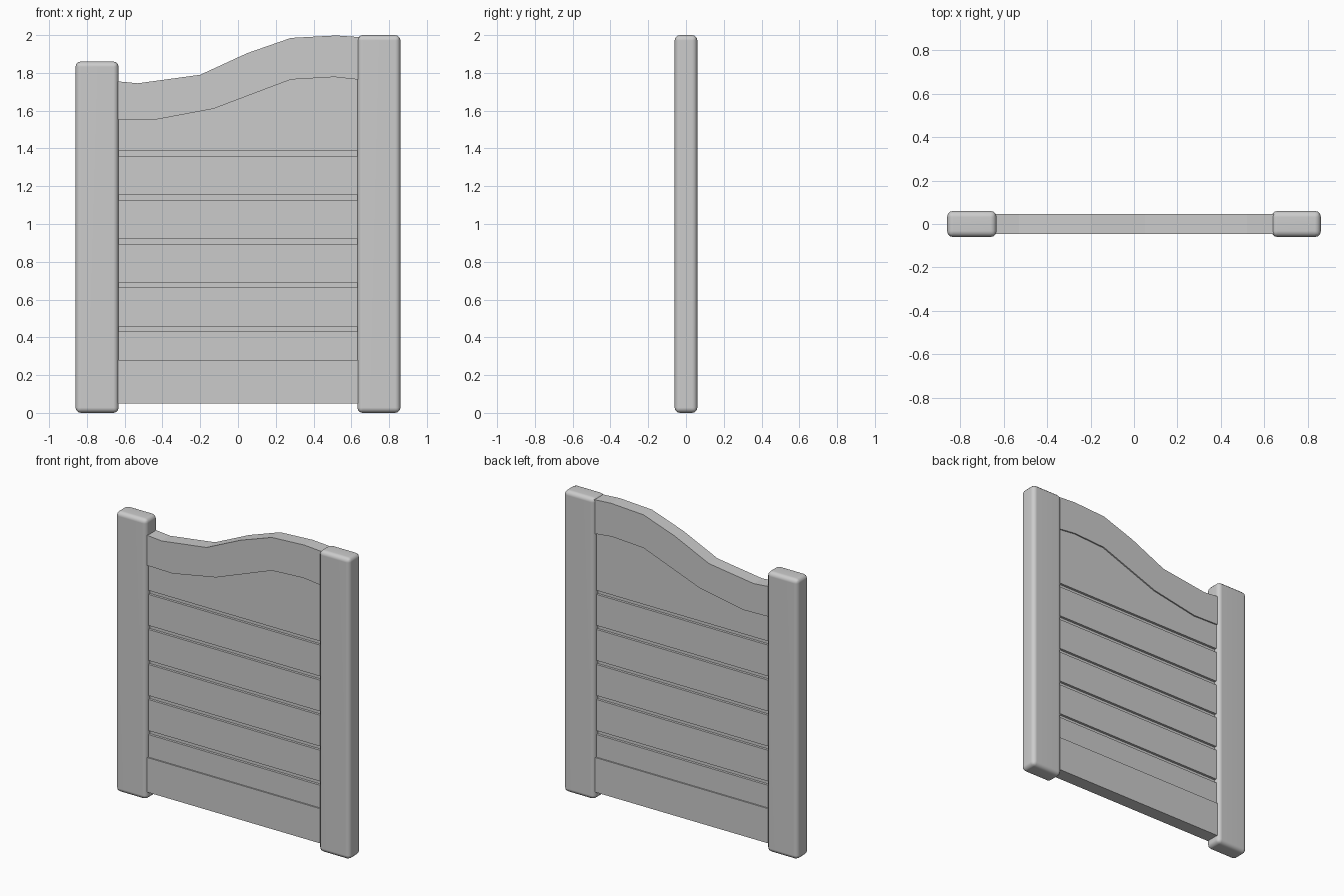
import bpy
import bmesh

if "Cube" in bpy.data.objects:
    bpy.data.objects.remove(bpy.data.objects["Cube"])


def prism(name, outline, half_depth, bevel=0.0, segments=1):
    """Extrude an x-z outline symmetrically along y."""
    bm = bmesh.new()
    face = bm.faces.new([bm.verts.new((x, -half_depth, z)) for x, z in outline])
    ext = bmesh.ops.extrude_face_region(bm, geom=[face])
    moved = [v for v in ext["geom"] if isinstance(v, bmesh.types.BMVert)]
    bmesh.ops.translate(bm, verts=moved, vec=(0, 2 * half_depth, 0))
    bmesh.ops.recalc_face_normals(bm, faces=bm.faces)
    mesh = bpy.data.meshes.new(name)
    bm.to_mesh(mesh)
    bm.free()
    obj = bpy.data.objects.new(name, mesh)
    bpy.context.collection.objects.link(obj)
    if bevel:
        mod = obj.modifiers.new("rounded_edges", "BEVEL")
        mod.width = bevel
        mod.segments = segments
        mod.limit_method = "ANGLE"
        mesh.polygons.foreach_set("use_smooth", [True] * len(mesh.polygons))
        wn = obj.modifiers.new("even_shading", "WEIGHTED_NORMAL")
        wn.keep_sharp = True
    return obj


def rect(x0, x1, z0, z1):
    return [(x0, z0), (x1, z0), (x1, z1), (x0, z1)]


# Side posts with rounded edges
prism("hinge_post", rect(-0.86, -0.632, 0.0, 1.86), 0.06, 0.028, 3)
prism("latch_post", rect(0.632, 0.86, 0.0, 2.0), 0.06, 0.028, 3)

# Wavy top rail
top = [(-0.66, 1.757), (-0.53, 1.745), (-0.2, 1.79), (0.05, 1.905),
       (0.28, 1.985), (0.52, 1.998), (0.66, 1.988)]
under = [(-0.66, 1.555), (-0.45, 1.55), (-0.13, 1.61), (0.28, 1.765),
         (0.51, 1.778), (0.66, 1.762)]
prism("top_rail", under + top[::-1], 0.045)

# Bottom rail
prism("bottom_rail", rect(-0.66, 0.66, 0.05, 0.28), 0.045)

# Boards separated by narrow grooves
pitch, gap, first = 0.2325, 0.026, 0.43
prism("board_0", rect(-0.645, 0.645, 0.25, first), 0.036)
for i in range(4):
    z = first + gap + i * pitch
    prism(f"board_{i + 1}", rect(-0.645, 0.645, z, z + pitch - gap), 0.036)

# Top board follows the underside of the wavy rail
z = first + gap + 4 * pitch
tucked = [(max(-0.645, min(0.645, x)), h + 0.03) for x, h in under]
prism("top_board", [(0.645, z), (-0.645, z)] + tucked, 0.036)

# Thin backing strips behind the grooves
for i in range(5):
    z = first + i * pitch
    prism(f"groove_strip_{i}", rect(-0.645, 0.645, z - 0.01, z + gap + 0.01), 0.02)
